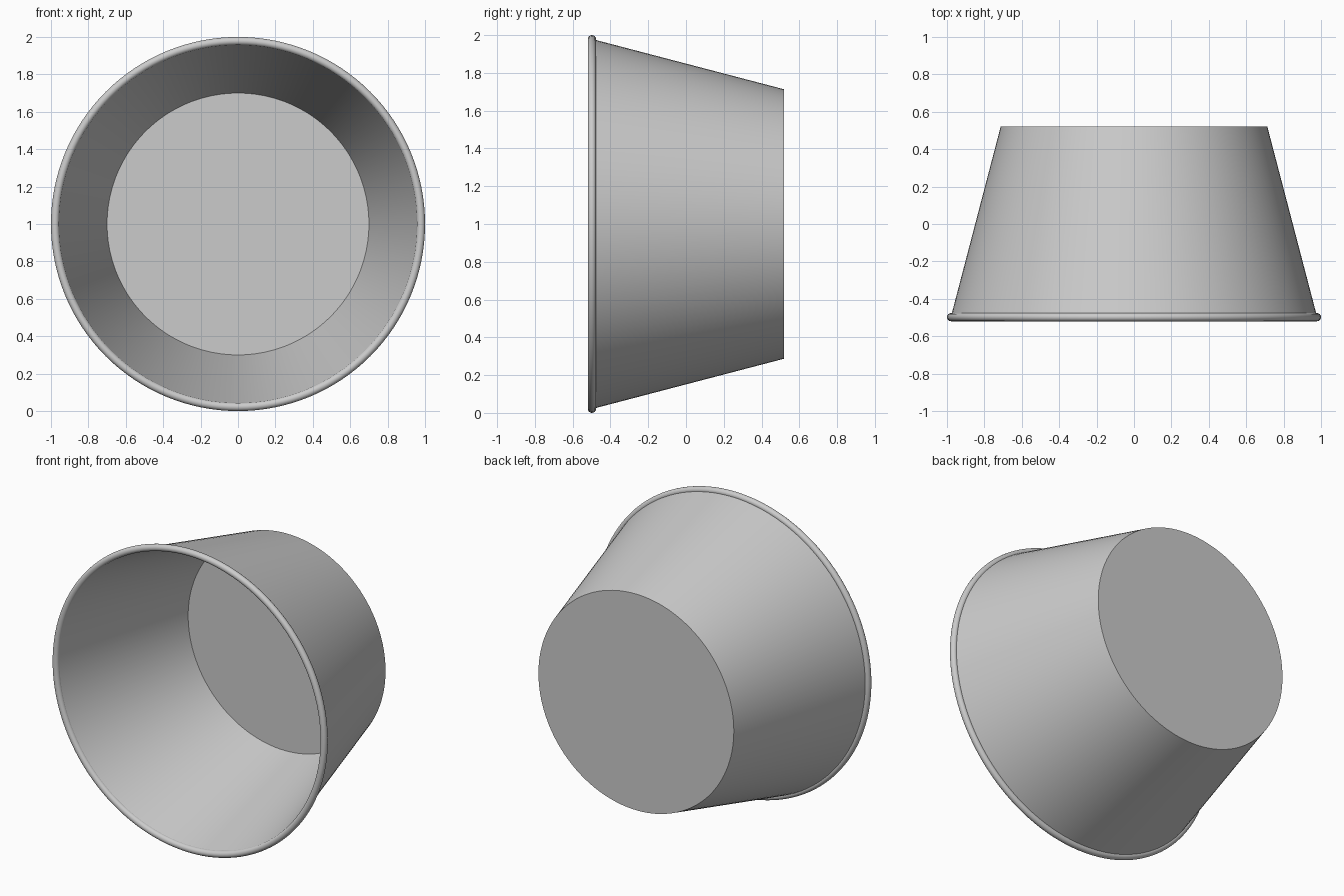
import bpy, bmesh, math
from mathutils import Matrix

if "Cube" in bpy.data.objects:
    bpy.data.objects.remove(bpy.data.objects["Cube"])

SEGMENTS = 128
CENTRE_Z = 1.0


def lathe(name, profile, closed=False):
    """Spin (radius, y) points around the horizontal y axis."""
    bm = bmesh.new()
    verts = [bm.verts.new((r, y, 0)) for r, y in profile]
    edges = [bm.edges.new(pair) for pair in zip(verts, verts[1:])]
    if closed:
        edges.append(bm.edges.new((verts[-1], verts[0])))
    bmesh.ops.spin(bm, geom=verts + edges, cent=(0, 0, 0), axis=(0, 1, 0),
                   angle=math.tau, steps=SEGMENTS, use_duplicate=False)
    bmesh.ops.remove_doubles(bm, verts=bm.verts, dist=1e-5)
    bmesh.ops.recalc_face_normals(bm, faces=bm.faces)
    bmesh.ops.transform(bm, matrix=Matrix.Translation((0, 0, CENTRE_Z)), verts=bm.verts)
    mesh = bpy.data.meshes.new(name)
    bm.to_mesh(mesh)
    bm.free()
    obj = bpy.data.objects.new(name, mesh)
    bpy.context.collection.objects.link(obj)
    bpy.ops.object.select_all(action='DESELECT')
    obj.select_set(True)
    bpy.context.view_layer.objects.active = obj
    bpy.ops.object.shade_smooth_by_angle(angle=math.radians(35))
    return obj


# Tapered bucket shell: inner floor, inner wall, lip, outer wall, outer base
lathe("bucket_shell", [(0, 0.48), (0.70, 0.48), (0.958, -0.50),
                       (0.98, -0.50), (0.713, 0.52), (0, 0.52)])

# Rolled rim around the opening
TUBE = 0.022
rim = [(1 - TUBE + TUBE * math.cos(a), -0.498 + TUBE * math.sin(a))
       for a in (math.tau * i / 16 for i in range(16))]
lathe("rolled_rim", rim, closed=True)
